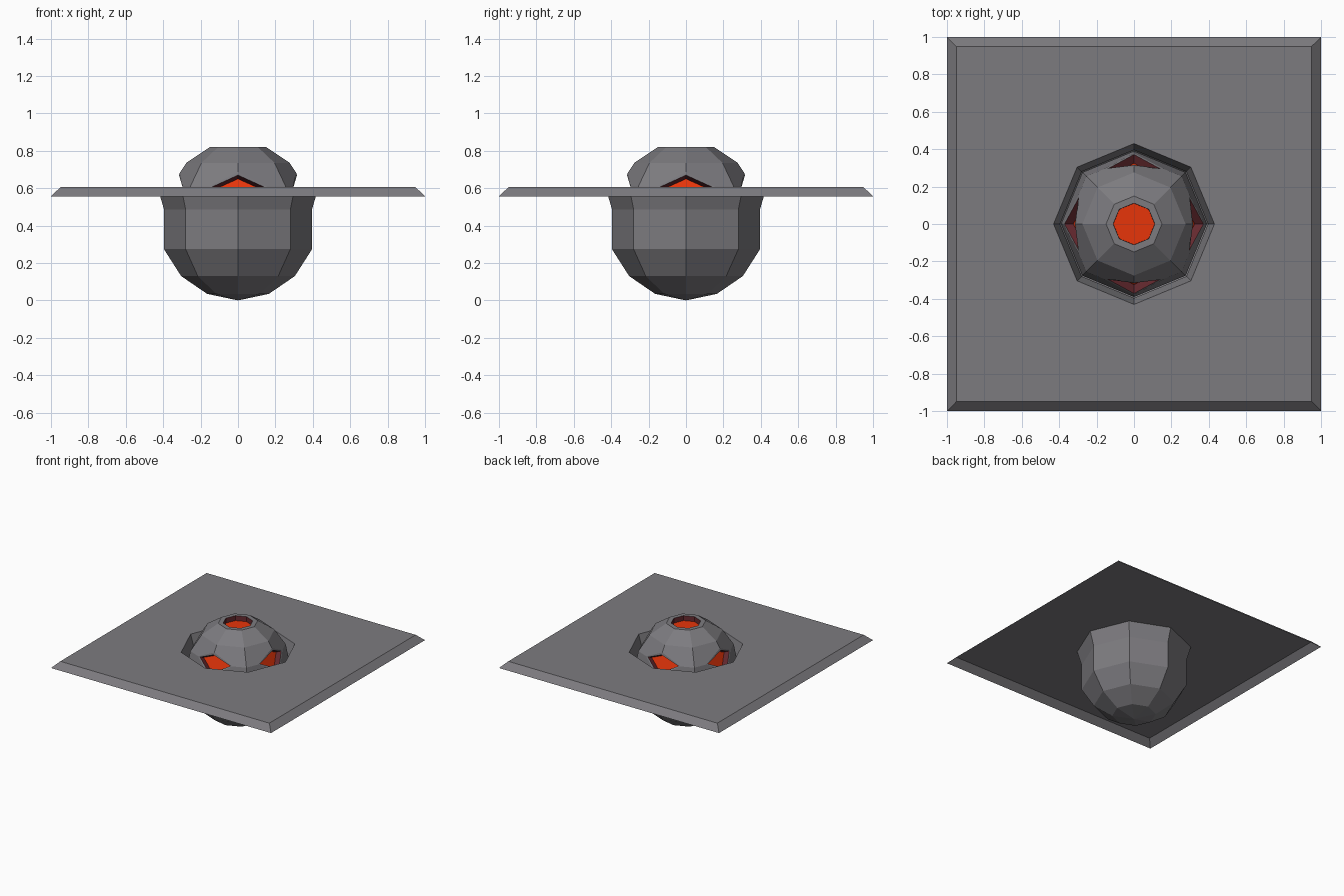
import bpy, bmesh, math
from mathutils import Vector

if "Cube" in bpy.data.objects:
    bpy.data.objects.remove(bpy.data.objects["Cube"])


def material(name, rgb):
    m = bpy.data.materials.new(name)
    m.diffuse_color = (*rgb, 1)
    m.use_nodes = True
    m.node_tree.nodes["Principled BSDF"].inputs["Base Color"].default_value = m.diffuse_color
    return m


MATERIALS = [material("stone grey", (0.203, 0.198, 0.213)),
             material("glowing orange", (0.82, 0.036, 0.003)),
             material("dark red", (0.13, 0.022, 0.028))]


def finish(name, bm):
    me = bpy.data.meshes.new(name)
    bm.to_mesh(me)
    bm.free()
    for m in MATERIALS:
        me.materials.append(m)
    ob = bpy.data.objects.new(name, me)
    bpy.context.collection.objects.link(ob)
    return ob


def ring(bm, r, z, square=False):
    """Eight points: an octagon, or a square with points at its corners and mid-edges."""
    out = []
    for i in range(8):
        a = i * math.pi / 4
        s = math.sqrt(2) if square and i % 2 else 1
        out.append(bm.verts.new((r * s * math.cos(a), r * s * math.sin(a), z)))
    return out


# Open-bottomed square plate with sloped rim; its octagonal hole drops into a bowl
bm = bmesh.new()
rings = [ring(bm, 1.0, 0.556, True), ring(bm, 0.95, 0.605, True)]
rings += [ring(bm, r, z) for r, z in ((0.43, 0.605), (0.396, 0.487), (0.396, 0.274),
                                      (0.304, 0.130), (0.165, 0.035))]
for a, b in zip(rings, rings[1:]):
    for i in range(8):
        j = (i + 1) % 8
        bm.faces.new((a[i], a[j], b[j], b[i]))
pole = bm.verts.new((0, 0, 0))
for i in range(8):
    bm.faces.new((rings[-1][i], rings[-1][(i + 1) % 8], pole))
finish("plate_and_bowl", bm)

# Eight-sided ball seated in the bowl
CZ, R = 0.46, 0.39
bm = bmesh.new()
bmesh.ops.create_uvsphere(bm, u_segments=8, v_segments=8, radius=R)

# Top opening: replace the pole fan by one octagon
bmesh.ops.dissolve_verts(bm, verts=[max(bm.verts, key=lambda v: v.co.z)])

# Side openings: cut the four vertices just above the equator into diamonds
t = math.radians(22.5)
targets = [Vector((R * math.cos(t) * x, R * math.cos(t) * y, R * math.sin(t)))
           for x, y in ((1, 0), (-1, 0), (0, 1), (0, -1))]
corners = [min(bm.verts, key=lambda v: (v.co - p).length) for p in targets]
arms = [[e.other_vert(v).co.copy() for e in v.link_edges] for v in corners]
bmesh.ops.bevel(bm, geom=corners, offset=0.05, offset_type='OFFSET',
                segments=1, profile=0.5, affect='VERTICES')


def facing(p):
    return min(bm.faces, key=lambda f: (f.calc_center_median() - p).length)


# Widen each diamond along the ball's own edges
diamonds = [facing(p) for p in targets]
for p, face, ends in zip(targets, diamonds, arms):
    for v in face.verts:
        d = (v.co - p).normalized()
        end = max(ends, key=lambda n: d.dot((n - p).normalized()))
        v.co = p.lerp(end, 0.61)
bm.normal_update()

# Flat lip, dark recess walls, orange floor
openings = [(f, 0.018, 0.05) for f in diamonds]
openings.append((max(bm.faces, key=lambda f: f.calc_center_median().z), 0.038, 0.04))
for face, lip, depth in openings:
    bmesh.ops.inset_individual(bm, faces=[face], thickness=lip)
    walls = bmesh.ops.inset_individual(bm, faces=[face], thickness=0.001, depth=-depth)
    for w in walls["faces"]:
        w.material_index = 2
    face.material_index = 1
bmesh.ops.translate(bm, verts=bm.verts, vec=(0, 0, CZ))
finish("vented_ball", bm)
